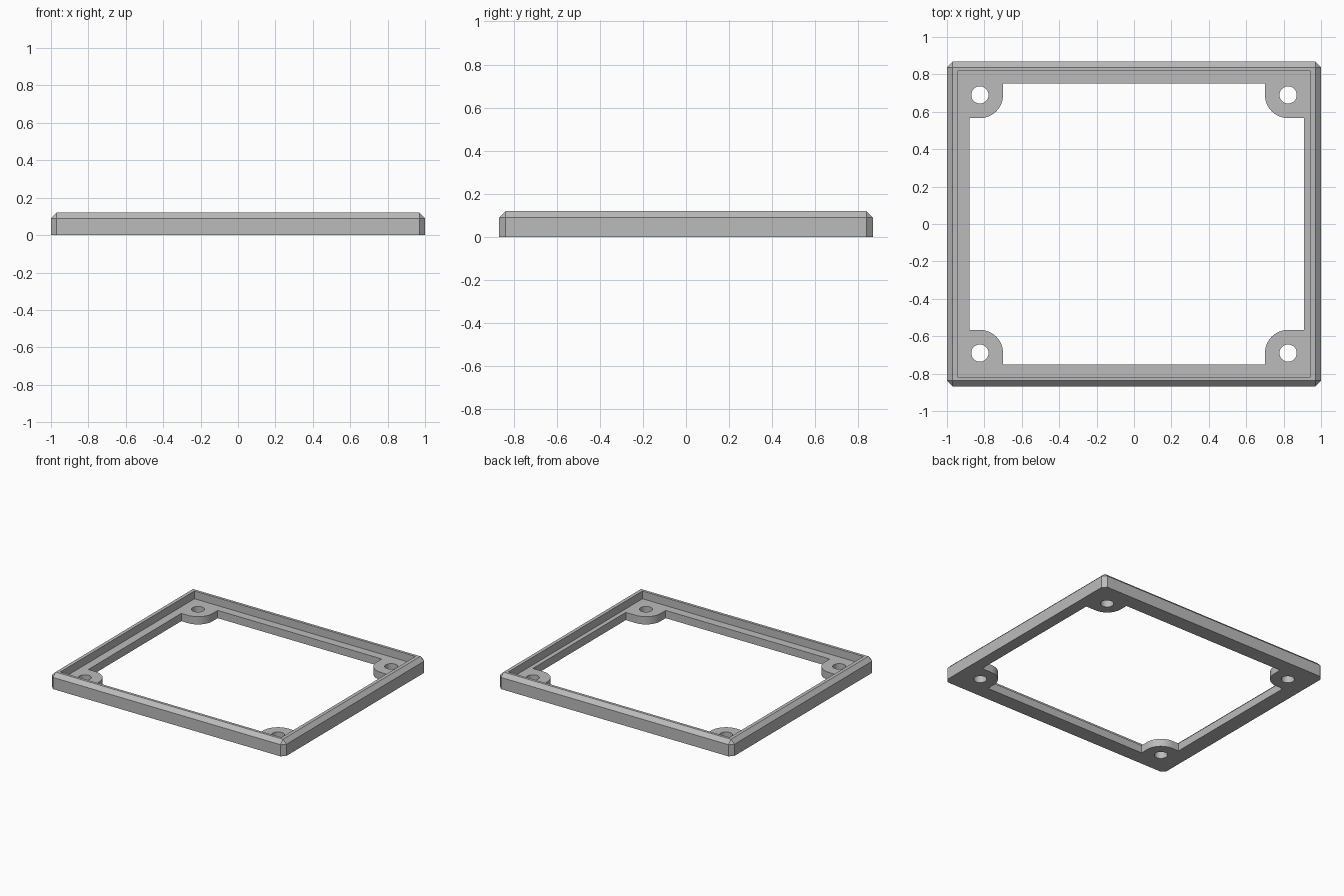
import bpy
import bmesh
from math import cos, sin, pi

old = bpy.data.objects.get("Cube")
if old:
    bpy.data.objects.remove(old, do_unlink=True)

HALF_X, HALF_Y, HEIGHT, CHAMFER = 1.0, 0.868, 0.12, 0.03
FLOOR = 0.06                      # height of the inner ledge
HOLE_X, HOLE_Y, HOLE_R = 0.824, 0.69, 0.046
BOSS_R = 0.124

grey = bpy.data.materials.new("plain grey")
grey.use_nodes = True
colour = (0.5, 0.5, 0.5, 1)
grey.diffuse_color = colour
grey.node_tree.nodes["Principled BSDF"].inputs["Base Color"].default_value = colour


def make_object(name, bm):
    bmesh.ops.recalc_face_normals(bm, faces=bm.faces)
    mesh = bpy.data.meshes.new(name)
    bm.to_mesh(mesh)
    bm.free()
    mesh.materials.append(grey)
    obj = bpy.data.objects.new(name, mesh)
    bpy.context.collection.objects.link(obj)
    return obj


def prism(name, outline, low, high):
    """Extrude a flat outline between two heights."""
    bm = bmesh.new()
    face = bm.faces.new([bm.verts.new((x, y, low)) for x, y in outline])
    top = bmesh.ops.extrude_face_region(bm, geom=[face])["geom"]
    verts = [v for v in top if isinstance(v, bmesh.types.BMVert)]
    bmesh.ops.translate(bm, verts=verts, vec=(0, 0, high - low))
    return make_object(name, bm)


def arc(cx, cy, r, start, sweep, steps):
    return [(cx + r * cos(start + sweep * i / steps),
             cy + r * sin(start + sweep * i / steps)) for i in range(steps + 1)]


# Outer block: chamfered upright corners and top edge
bm = bmesh.new()
ix, iy = HALF_X - CHAMFER, HALF_Y - CHAMFER
for sx in (-1, 1):
    for sy in (-1, 1):
        for z in (0, HEIGHT - CHAMFER):
            bm.verts.new((sx * HALF_X, sy * iy, z))
            bm.verts.new((sx * ix, sy * HALF_Y, z))
        bm.verts.new((sx * ix, sy * iy, HEIGHT))
bmesh.ops.convex_hull(bm, input=bm.verts)
bmesh.ops.dissolve_limit(bm, angle_limit=0.01, verts=bm.verts, edges=bm.edges)
frame = make_object("frame", bm)

# Recess that leaves the thin raised rim
rx, ry = 0.943, 0.817
cutters = [prism("recess_cutter", [(-rx, -ry), (rx, -ry), (rx, ry), (-rx, ry)],
                 FLOOR, HEIGHT + 0.1)]

# Central opening, leaving a rounded boss in every corner
left, right, end = -0.88, 0.91, 0.752
outline = []
for sx, sy in ((1, 1), (-1, 1), (-1, -1), (1, -1)):
    side = right if sx > 0 else left
    curve = [(sx * x, sy * y) for x, y in
             arc(HOLE_X, HOLE_Y, BOSS_R, 1.5 * pi, -pi / 2, 12)]
    corner = [(side, curve[0][1])] + curve + [(curve[-1][0], sy * end)]
    outline += corner if sx * sy > 0 else corner[::-1]
cutters.append(prism("opening_cutter", outline, -0.1, HEIGHT + 0.1))

# Screw hole through each boss
for sx in (-1, 1):
    for sy in (-1, 1):
        circle = arc(sx * HOLE_X, sy * HOLE_Y, HOLE_R, 0, 2 * pi, 32)[:-1]
        cutters.append(prism("hole_cutter", circle, -0.1, HEIGHT + 0.1))

bpy.context.view_layer.objects.active = frame
for cutter in cutters:
    cutter.hide_render = True
    mod = frame.modifiers.new("cut", "BOOLEAN")
    mod.operation = "DIFFERENCE"
    mod.solver = "EXACT"
    mod.object = cutter
    bpy.ops.object.modifier_apply(modifier=mod.name)
    bpy.data.objects.remove(cutter, do_unlink=True)

# Smooth the round walls, keep all other edges crisp
bpy.ops.object.select_all(action="DESELECT")
frame.select_set(True)
bpy.ops.object.shade_smooth_by_angle(angle=pi / 7)
